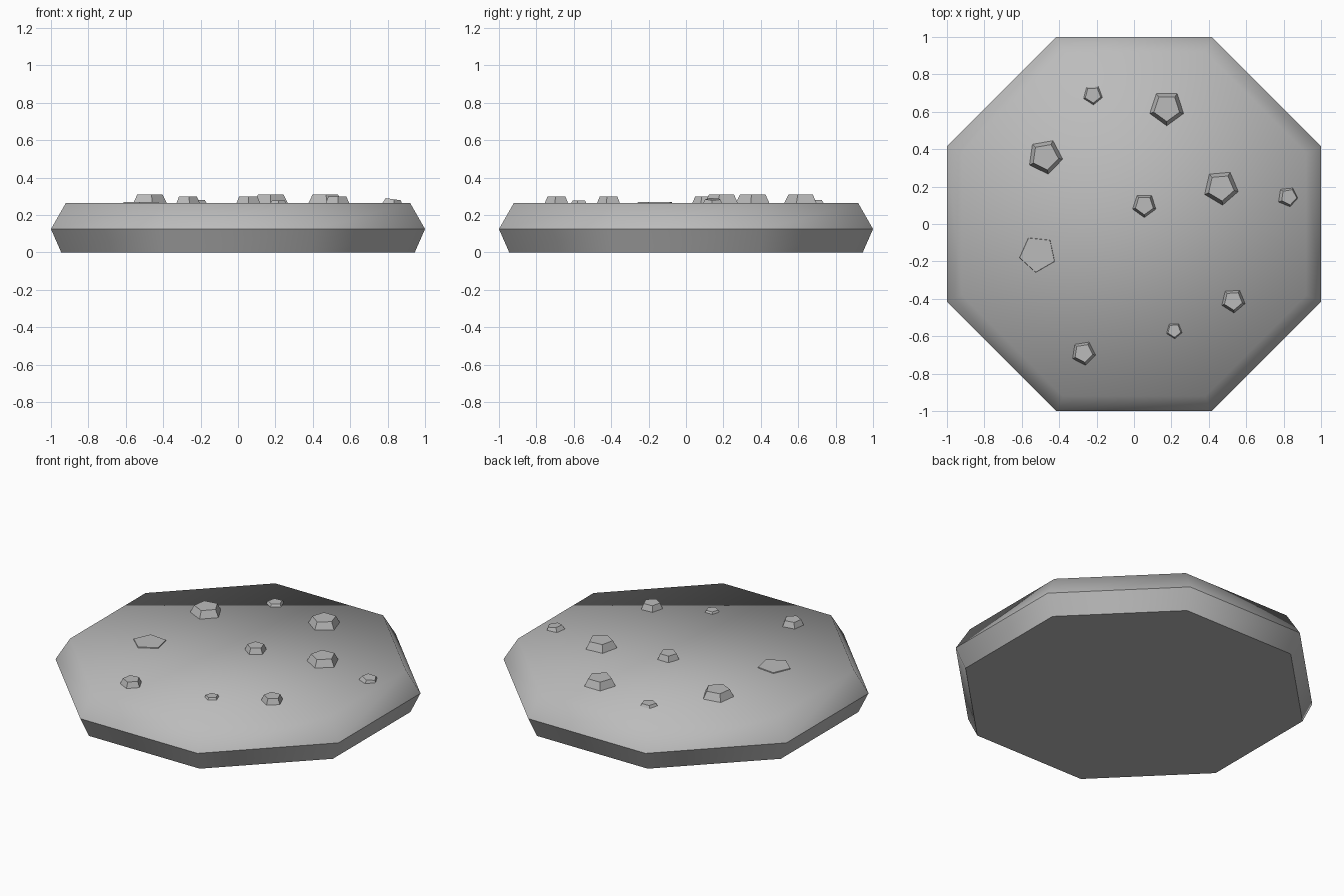
import bpy, bmesh
from math import pi, cos, sin, radians
from mathutils import Matrix

if "Cube" in bpy.data.objects:
    bpy.data.objects.remove(bpy.data.objects["Cube"], do_unlink=True)

STONE = (0.5, 0.5, 0.5, 1)
stone = bpy.data.materials.new("grey stone")
stone.use_nodes = True
stone.diffuse_color = STONE
stone.node_tree.nodes["Principled BSDF"].inputs["Base Color"].default_value = STONE


def stacked_prism(name, sides, levels, turn):
    """Closed solid from (radius, height, x shift, y shift) rings."""
    bm = bmesh.new()
    rings = []
    for r, z, dx, dy in levels:
        angles = [turn + 2 * pi * i / sides for i in range(sides)]
        rings.append([bm.verts.new((dx + r * cos(a), dy + r * sin(a), z)) for a in angles])
    bm.faces.new(rings[0][::-1])
    bm.faces.new(rings[-1])
    for low, high in zip(rings, rings[1:]):
        for i in range(sides):
            j = (i + 1) % sides
            bm.faces.new((low[i], low[j], high[j], high[i]))
    mesh = bpy.data.meshes.new(name)
    bm.to_mesh(mesh)
    bm.free()
    mesh.materials.append(stone)
    obj = bpy.data.objects.new(name, mesh)
    bpy.context.collection.objects.link(obj)
    return obj


# Octagonal slab: rounded-looking top, crisp rim and base edges
TOP, RIM = 0.265, 0.125
corner = 1 / cos(pi / 8)
slab = stacked_prism("stone_slab", 8, [(0.945 * corner, 0, 0, 0), (corner, RIM, 0, 0),
                                       (0.92 * corner, TOP, 0, 0)], pi / 8)
for face in slab.data.polygons:
    face.use_smooth = True
for edge in slab.data.edges:
    a, b = (slab.data.vertices[v].co.z for v in edge.vertices)
    edge.use_edge_sharp = abs(a - b) < 0.001 and a < TOP - 0.01

# Pebbles: x, y, radius, height above the slab, turn and sideways tilt in degrees
pebbles = [
    (-0.22, 0.69, 0.06, 0.015, -87, 0),
    (0.175, 0.62, 0.10, 0.045, -90, 0),
    (-0.475, 0.36, 0.10, 0.045, -80, 0),
    (0.465, 0.195, 0.10, 0.045, -85, 0),
    (0.055, 0.10, 0.07, 0.035, -90, 0),
    (0.825, 0.145, 0.06, 0.02, -80, 8),
    (-0.515, -0.16, 0.103, 0.005, -96, 0),
    (0.53, -0.41, 0.07, 0.035, -86, 0),
    (0.215, -0.57, 0.05, 0.012, -87, 0),
    (-0.27, -0.69, 0.07, 0.035, -81, 0),
]
for n, (x, y, r, h, turn, tilt) in enumerate(pebbles, 1):
    top_r = r * (0.95 if h < 0.01 else 0.72)
    pebble = stacked_prism(f"pebble_{n}", 5, [(r, -0.01, 0, 0), (top_r, h, 0, 0)], radians(turn))
    pebble.matrix_world = Matrix.Translation((x, y, TOP)) @ Matrix.Rotation(radians(tilt), 4, "Y")
